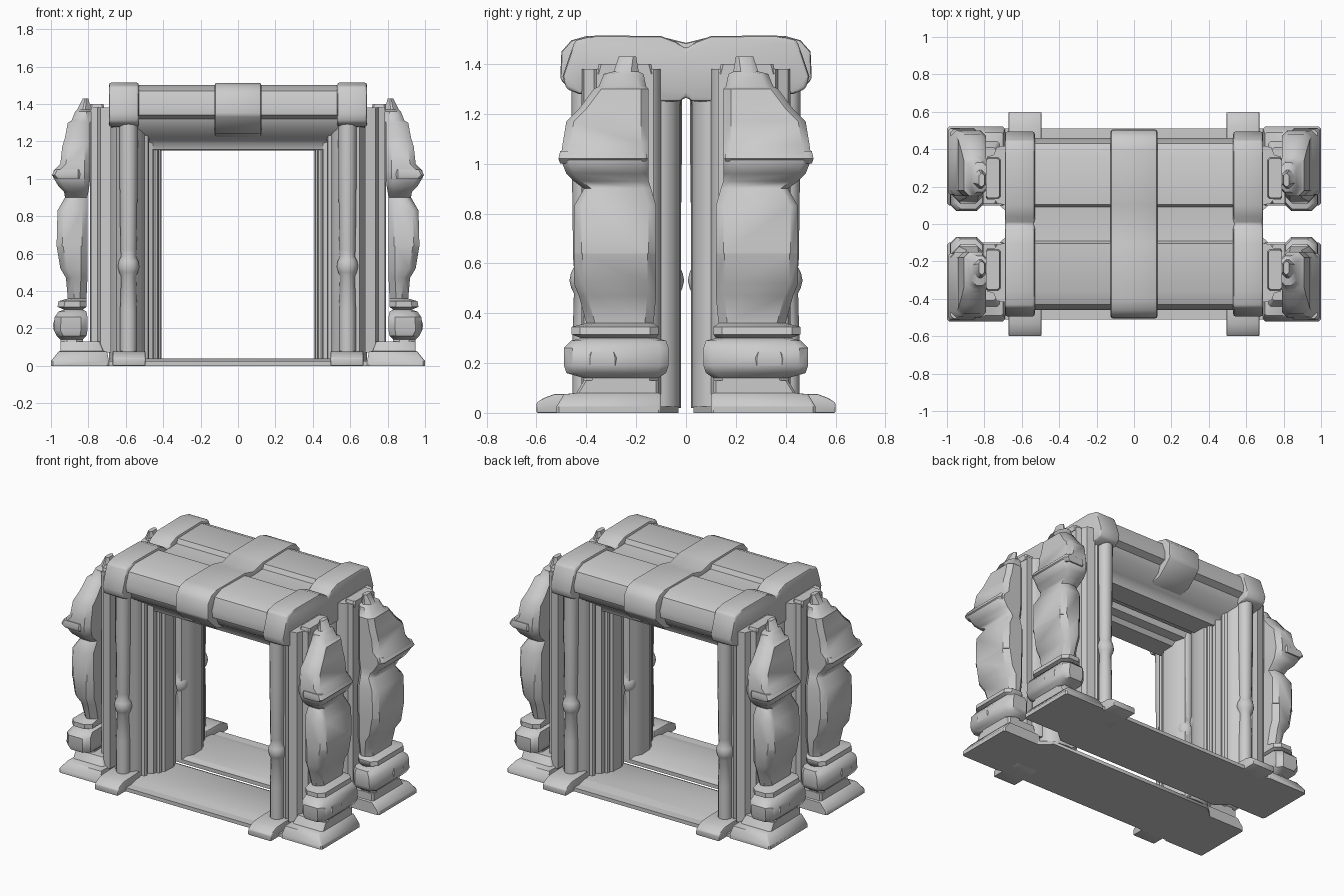
import bpy, bmesh, math

def finish(name, bm, mirror=(True, True), bevel=0.0):
    """Turn a bmesh into a named, smooth-by-angle object mirrored about the centre."""
    bmesh.ops.recalc_face_normals(bm, faces=bm.faces)
    if bevel:
        edges = [e for e in bm.edges if e.calc_face_angle(0) > math.radians(40)]
        bmesh.ops.bevel(bm, geom=edges, offset=bevel, segments=2, profile=0.5,
                        affect='EDGES', clamp_overlap=True)
    me = bpy.data.meshes.new(name)
    bm.to_mesh(me)
    bm.free()
    ob = bpy.data.objects.new(name, me)
    bpy.context.collection.objects.link(ob)
    bpy.ops.object.select_all(action='DESELECT')
    ob.select_set(True)
    bpy.context.view_layer.objects.active = ob
    bpy.ops.object.shade_smooth_by_angle(angle=math.radians(42))
    if any(mirror):
        m = ob.modifiers.new("mirror", 'MIRROR')
        m.use_axis = (mirror[0], mirror[1], False)
        m.use_mirror_merge = False
    return ob

def skin(bm, rings):
    """Join equal-length rings of points into a capped tube."""
    vs = [[bm.verts.new(p) for p in r] for r in rings]
    n = len(vs[0])
    for a, b in zip(vs, vs[1:]):
        for i in range(n):
            bm.faces.new((a[i], a[(i + 1) % n], b[(i + 1) % n], b[i]))
    bm.faces.new(vs[0][::-1])
    bm.faces.new(vs[-1])

def box_loft(name, sections, corner=0.02, **kw):
    """Loft chamfered rectangles given as (z, x0, x1, y0, y1)."""
    bm = bmesh.new()
    rings = []
    for z, x0, x1, y0, y1 in sections:
        c = min(corner, (x1 - x0) * 0.4, (y1 - y0) * 0.4)
        rings.append([(x0 + c, y0, z), (x1 - c, y0, z), (x1, y0 + c, z), (x1, y1 - c, z),
                      (x1 - c, y1, z), (x0 + c, y1, z), (x0, y1 - c, z), (x0, y0 + c, z)])
    skin(bm, rings)
    return finish(name, bm, **kw)

def plan_prism(name, pts, z0, z1, **kw):
    """Extrude an (x, y) outline upward."""
    bm = bmesh.new()
    skin(bm, [[(x, y, z) for x, y in pts] for z in (z0, z1)])
    return finish(name, bm, **kw)

def side_prism(name, pts, x0, x1, double=False, **kw):
    """Extrude a (y, z) outline along x; double reflects it across y = 0."""
    if double:
        pts = pts + [(-y, z) for y, z in reversed(pts) if y > 0]
    bm = bmesh.new()
    skin(bm, [[(x, y, z) for y, z in pts] for x in (x0, x1)])
    return finish(name, bm, **kw)

def lathe(name, x, y, prof, sides=12):
    bm = bmesh.new()
    skin(bm, [[(x + r * math.cos(2 * math.pi * i / sides),
                y + r * math.sin(2 * math.pi * i / sides), z) for i in range(sides)]
              for z, r in prof])
    return finish(name, bm)

# Floor sill, one slab per half
plan_prism("sill", [(-1, .51), (-1, .11), (-.72, .10), (-.64, .03), (.64, .03),
                    (.72, .10), (1, .11), (1, .51)], 0, .025, mirror=(False, True))
box_loft("threshold", [(.02, -.6, .6, .03, .47), (.04, -.55, .55, .06, .40)],
         mirror=(False, True))

# Stepped plinth under each outer column
box_loft("plinth", [(0, .69, 1, .10, .52), (.025, .69, 1, .10, .52), (.075, .70, .96, .10, .49),
                    (.08, .72, .95, .11, .44), (.13, .74, .95, .11, .41)], corner=.01)

# Foot blocks in front of the jambs
side_prism("foot_block", [(.36, 0), (.60, 0), (.60, .04), (.57, .06), (.53, .075), (.36, .08)],
           .495, .67, bevel=.006)

# Outer column with bulged base, ring, shaft and capital
box_loft("outer_column", [
    (.08, .82, .95, .12, .42), (.14, .83, .95, .11, .41), (.16, .81, .97, .08, .48),
    (.19, .805, .985, .07, .49), (.26, .805, .98, .07, .49), (.29, .81, .96, .08, .46),
    (.30, .83, .93, .12, .42), (.315, .81, .965, .11, .46), (.345, .81, .96, .11, .46),
    (.36, .81, .91, .13, .40), (.47, .805, .92, .12, .43), (.52, .805, .95, .12, .45),
    (.64, .805, .97, .12, .45)], corner=.035)
box_loft("outer_column_upper", [
    (.64, .805, .97, .12, .45), (.83, .805, .965, .12, .45), (.90, .805, .925, .14, .41),
    (.93, .80, .93, .15, .45), (.96, .795, .96, .15, .48), (1.01, .79, .99, .15, .50),
    (1.045, .79, .985, .15, .50), (1.08, .79, .95, .15, .495), (1.17, .79, .94, .15, .48),
    (1.22, .79, .925, .15, .43), (1.30, .79, .91, .15, .37), (1.31, .78, .89, .16, .35),
    (1.36, .78, .87, .17, .33), (1.37, .785, .86, .19, .29), (1.43, .80, .83, .20, .27)],
    corner=.03)

# Small carved projections on the column base and capital
box_loft("base_boss", [(.19, .95, .985, .27, .40), (.22, .95, .99, .27, .40),
                       (.25, .95, .98, .28, .39)], corner=.015)
box_loft("capital_band", [(1.0, .84, .975, .16, .505), (1.02, .84, .995, .155, .512),
                          (1.05, .84, .98, .16, .505)], corner=.015)

# Ribbed side panel between jamb and outer column
plan_prism("side_panel", [(.68, .10), (.73, .11), (.745, .13), (.785, .13), (.79, .22), (.785, .36),
                          (.75, .37), (.735, .41), (.68, .42)], .07, 1.38)
box_loft("panel_crest", [(1.36, .71, .79, .13, .36), (1.40, .72, .79, .14, .35)], corner=.01)

# Splayed, stepped door jamb
plan_prism("door_jamb", [(.68, .09), (.69, .34), (.65, .41), (.61, .39), (.55, .41), (.52, .37),
                         (.50, .34), (.505, .29), (.455, .27), (.45, .22), (.415, .20),
                         (.41, .11), (.43, .07), (.45, .03), (.54, .02), (.60, .025), (.66, .05)],
           .02, 1.36)

# Slim shafts with a bulb, outside and inside the doorway
shaft = [(.03, .045), (.30, .045), (.48, .04), (.50, .05), (.53, .058), (.56, .052),
         (.585, .04), (.62, .043), (1.0, .048), (1.33, .05)]
lathe("front_shaft", .585, .41, shaft)
lathe("inner_shaft", .485, .065, shaft)
lathe("jamb_reed", .50, .31, [(.03, .025), (1.28, .025)], sides=8)
lathe("jamb_reed_inner", .445, .225, [(.03, .02), (1.22, .02)], sides=8)

# Lintel with rounded top and stepped soffit, spanning both halves
side_prism("lintel", [(0, 1.46), (.09, 1.465), (.105, 1.495), (.36, 1.50), (.43, 1.47),
                      (.46, 1.39), (.455, 1.34), (.41, 1.32), (.39, 1.27), (.30, 1.21),
                      (.27, 1.19), (.26, 1.155), (.11, 1.15), (.09, 1.18), (.03, 1.19),
                      (.02, 1.26), (0, 1.265)], -.60, .60, double=True, mirror=(False, False))

# Rounded corner blocks closing the lintel
side_prism("corner_block", [(0, 1.46), (.04, 1.49), (.10, 1.512), (.36, 1.515), (.445, 1.495),
                            (.465, 1.44), (.495, 1.35), (.48, 1.30), (.43, 1.28), (.10, 1.25),
                            (.02, 1.25), (0, 1.27)], .53, .69, double=True,
           mirror=(True, False), bevel=.025)

# Keystone band wrapping over the middle
side_prism("keystone_band", [(0, 1.485), (.10, 1.51), (.40, 1.512), (.46, 1.495), (.50, 1.45),
                             (.505, 1.34), (.47, 1.30), (.40, 1.24), (.20, 1.20), (0, 1.28)],
           -.125, .125, double=True, mirror=(False, False), bevel=.012)
